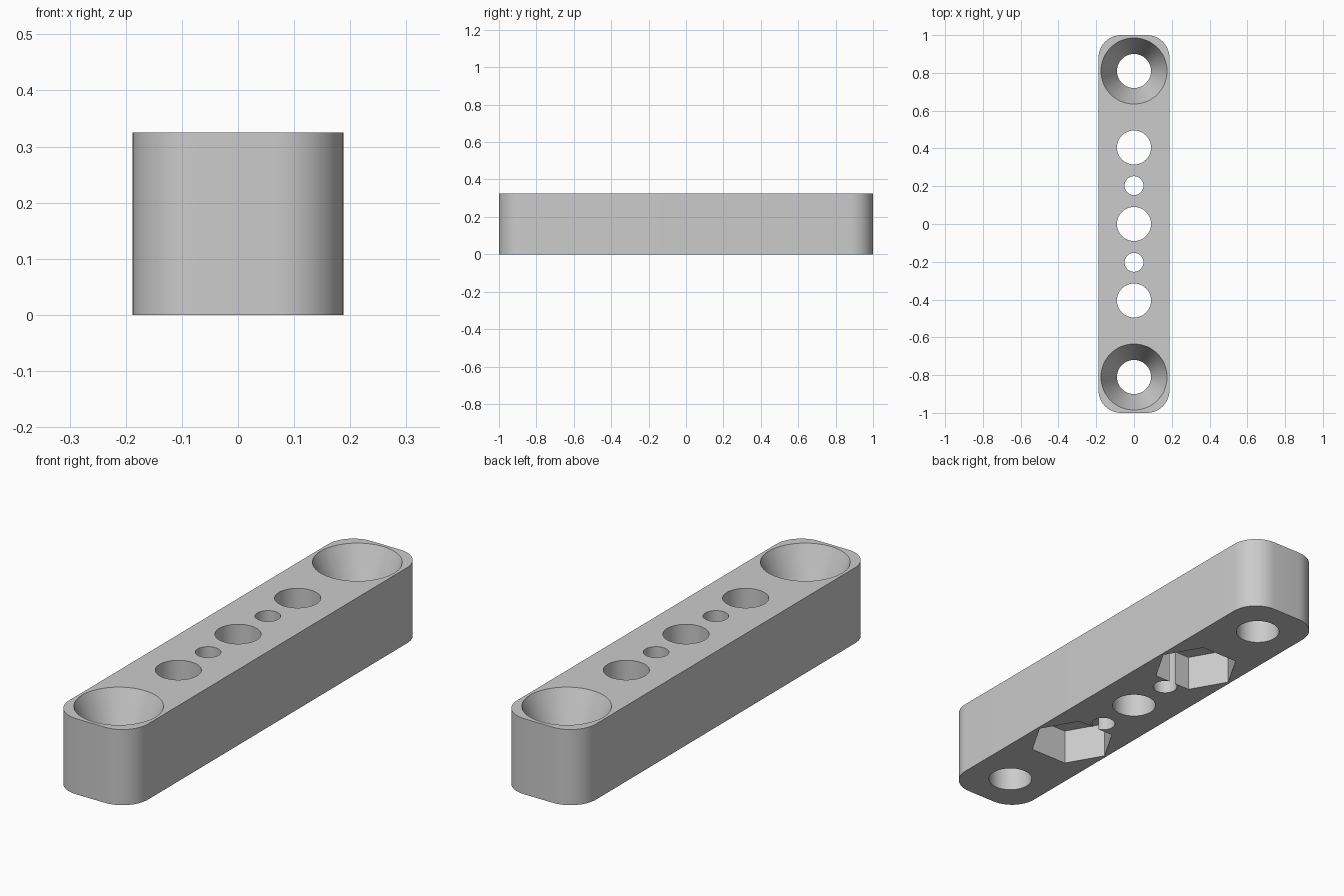
import bpy, bmesh, math

if "Cube" in bpy.data.objects:
    bpy.data.objects.remove(bpy.data.objects["Cube"], do_unlink=True)

WIDTH, LENGTH, HEIGHT = 0.376, 2.0, 0.325
CORNER = 0.12
BORE, PIN, SINK, NUT = 0.09, 0.05, 0.175, 0.178
SINK_DEPTH, NUT_DEPTH = 0.19, 0.155
END_Y, NUT_Y, PIN_Y = 0.81, 0.405, 0.203
OVER = 0.1  # how far cutters reach past the bar

grey = bpy.data.materials.new("light_grey")
grey.use_nodes = True
colour = (0.6, 0.6, 0.6, 1)
grey.diffuse_color = colour
grey.node_tree.nodes["Principled BSDF"].inputs["Base Color"].default_value = colour


def make_object(name, bm):
    bmesh.ops.recalc_face_normals(bm, faces=bm.faces)
    mesh = bpy.data.meshes.new(name)
    bm.to_mesh(mesh)
    bm.free()
    mesh.materials.append(grey)
    obj = bpy.data.objects.new(name, mesh)
    bpy.context.collection.objects.link(obj)
    return obj


def turned_cutter(name, y, profile, sides=64):
    """Closed solid turned around a vertical axis from (radius, z) points."""
    bm = bmesh.new()
    rings = []
    for radius, z in profile:
        angles = [2 * math.pi * i / sides for i in range(sides)]
        rings.append([bm.verts.new((radius * math.cos(a), y + radius * math.sin(a), z))
                      for a in angles])
    for low, high in zip(rings, rings[1:]):
        for i in range(sides):
            j = (i + 1) % sides
            bm.faces.new((low[i], low[j], high[j], high[i]))
    bm.faces.new(rings[0])
    bm.faces.new(rings[-1])
    obj = make_object(name, bm)
    obj.hide_render = True
    return obj


# Bar with rounded upright corners
bm = bmesh.new()
bmesh.ops.create_cube(bm, size=1)
for v in bm.verts:
    v.co = (v.co.x * WIDTH, v.co.y * LENGTH, (v.co.z + 0.5) * HEIGHT)
upright = [e for e in bm.edges if abs(e.verts[0].co.z - e.verts[1].co.z) > HEIGHT / 2]
bmesh.ops.bevel(bm, geom=upright, offset=CORNER, offset_type='OFFSET',
                segments=12, profile=0.5, affect='EDGES')
bar = make_object("mounting_bar", bm)

# Cutters: centre bore, then mirrored pin holes, nut bores and countersunk ends
top = HEIGHT + OVER
through = lambda r: [(r, -OVER), (r, top)]
sunk = [(BORE, -OVER), (BORE, HEIGHT - SINK_DEPTH), (SINK, HEIGHT), (SINK, top)]
cutters = [turned_cutter("centre_bore_cutter", 0, through(BORE))]
for side in (-1, 1):
    cutters += [
        turned_cutter("pin_hole_cutter", side * PIN_Y, through(PIN)),
        turned_cutter("nut_bore_cutter", side * NUT_Y, through(BORE)),
        turned_cutter("nut_pocket_cutter", side * NUT_Y,
                      [(NUT, -OVER), (NUT, NUT_DEPTH)], sides=6),
        turned_cutter("countersink_cutter", side * END_Y, sunk),
    ]

for cutter in cutters:
    mod = bar.modifiers.new(cutter.name, 'BOOLEAN')
    mod.operation = 'DIFFERENCE'
    mod.solver = 'EXACT'
    mod.object = cutter

# Bake the cuts and drop the cutters
graph = bpy.context.evaluated_depsgraph_get()
result = bpy.data.meshes.new_from_object(bar.evaluated_get(graph))
bar.modifiers.clear()
bar.data = result
for cutter in cutters:
    bpy.data.objects.remove(cutter, do_unlink=True)

bpy.ops.object.select_all(action='DESELECT')
bar.select_set(True)
bpy.context.view_layer.objects.active = bar
bpy.ops.object.shade_smooth_by_angle(angle=math.radians(20))
